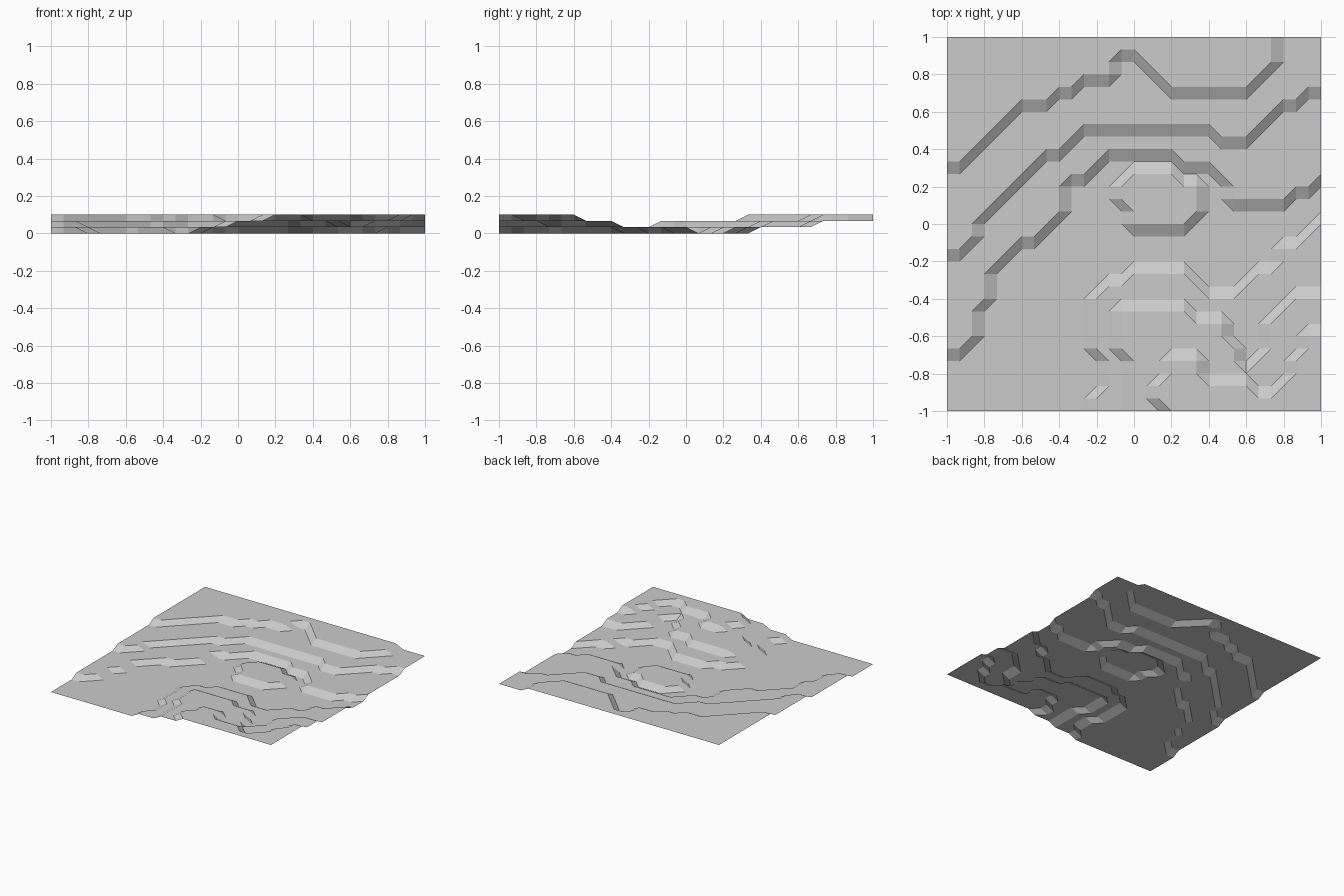
import bpy
import bmesh

if "Cube" in bpy.data.objects:
    bpy.data.objects.remove(bpy.data.objects["Cube"])

N = 30                 # cells per side
CELL = 2 / N
STEP = 1 / 30          # height of one terrace


def profile(points, i):
    """Grid row of a contour at column i, or None outside its span."""
    for (i0, j0), (i1, j1) in zip(points, points[1:]):
        if i0 <= i <= i1:
            return round(j0 + (j1 - j0) * (i - i0) / (i1 - i0))
    return None


height = [[0] * (N + 1) for _ in range(N + 1)]


def raise_strip(i, low, high):
    for j in range(low, high + 1):
        height[i][j] += 1


def raise_region(bottom, top):
    for i in range(N + 1):
        low, high = profile(bottom, i), profile(top, i)
        if low is not None and high is not None:
            raise_strip(i, low, high)


# Back hillside: front rim of each terrace, as (column, row)
back_edge = [(0, N), (N, N)]
back_upper = [(0, 20), (1, 20), (6, 25), (8, 25), (9, 26), (10, 26), (11, 27),
              (13, 27), (14, 29), (15, 29), (18, 26), (24, 26), (26, 28),
              (27, 31), (30, 31)]
back_middle = [(0, 13), (1, 13), (2, 14), (3, 16), (8, 21), (9, 21), (11, 23),
               (21, 23), (22, 22), (24, 22), (27, 25), (28, 25), (29, 26),
               (30, 26)]
back_lower = [(0, 5), (1, 5), (2, 6), (3, 9), (4, 12), (6, 14), (7, 14),
              (9, 16), (10, 19), (11, 19), (13, 21), (18, 21), (19, 20),
              (21, 20), (22, 19), (23, 17), (27, 17), (28, 18), (29, 18),
              (30, 19)]
for rim in (back_upper, back_middle, back_lower):
    raise_region(rim, back_edge)

# Low mound in the valley
mound_bottom = [(14, 17), (15, 15), (19, 15), (20, 16)]
mound_top = [(14, 18), (15, 19), (18, 19), (19, 18), (20, 18)]
raise_region(mound_bottom, mound_top)

# Front hillside: back rim of each terrace
front_edge = [(0, 0), (N, 0)]
front_lower = [(13, 10), (14, 10), (15, 11), (19, 11), (21, 9), (23, 9),
               (25, 11), (26, 11), (27, 13), (28, 13), (30, 15)]
front_middle = [(15, 8), (19, 8), (20, 7), (22, 7), (23, 5), (24, 3), (25, 4),
                (26, 7), (28, 9), (30, 9)]
front_upper = [(18, 4), (20, 4), (21, 2), (24, 2), (25, 1), (26, 1), (27, 2),
               (28, 4), (29, 6), (30, 6)]
for rim in (front_lower, front_middle, front_upper):
    raise_region(front_edge, rim)

# Small spurs on the left flank of the front hillside
for spur in ((12, 0, 1), (12, 5, 9), (14, 5, 8), (17, 1, 2)):
    raise_strip(*spur)

# Terrain sheet
bm = bmesh.new()
grid = [[bm.verts.new((i * CELL - 1, j * CELL - 1, height[i][j] * STEP))
         for j in range(N + 1)] for i in range(N + 1)]
for i in range(N):
    for j in range(N):
        bm.faces.new((grid[i][j], grid[i + 1][j],
                      grid[i + 1][j + 1], grid[i][j + 1]))
# Split along the level diagonal so the slopes run straight
bmesh.ops.triangulate(bm, faces=bm.faces[:], quad_method='SHORT_EDGE')

mesh = bpy.data.meshes.new("terraced_terrain")
bm.to_mesh(mesh)
bm.free()
terrain = bpy.data.objects.new("terraced_terrain", mesh)
bpy.context.collection.objects.link(terrain)
